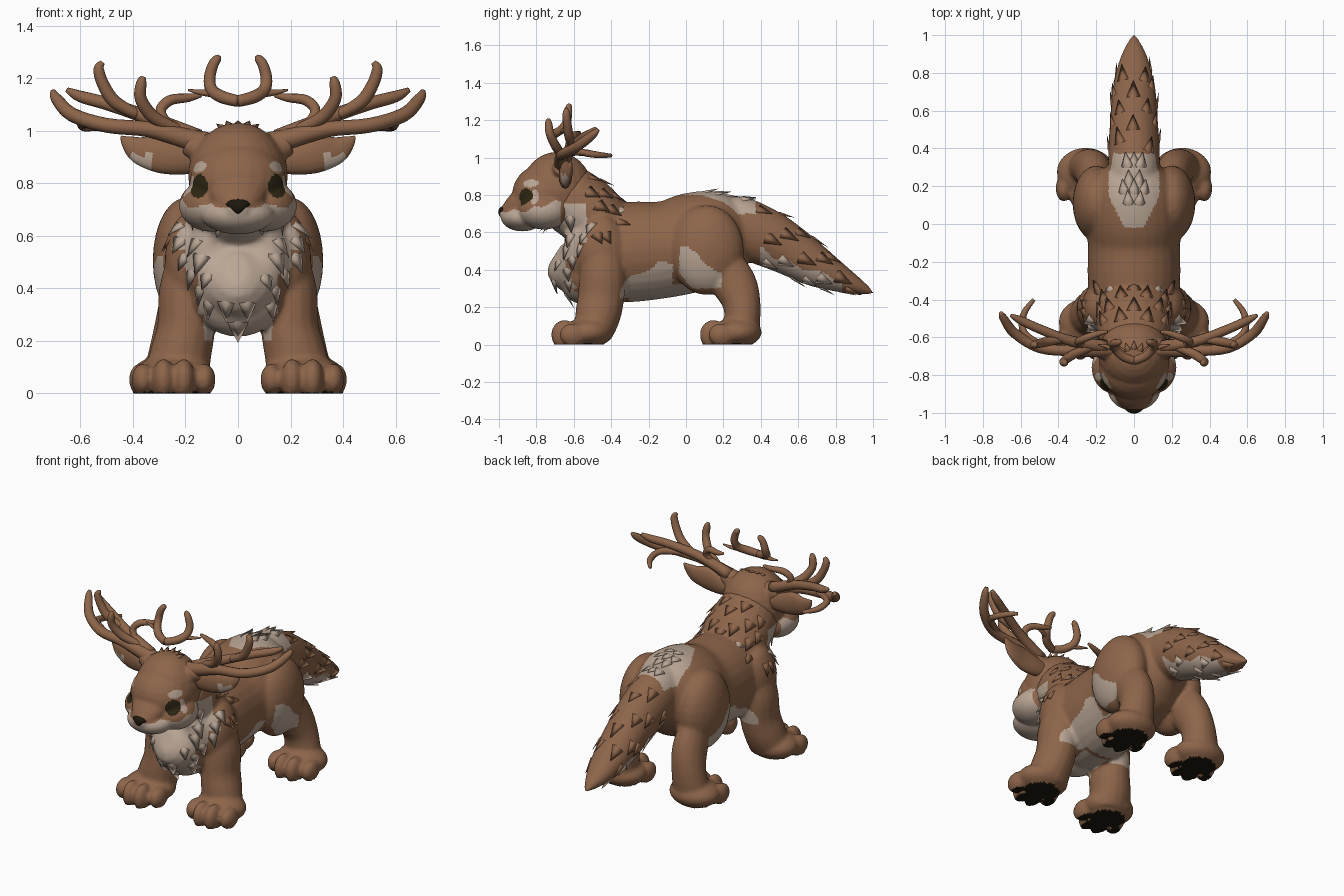
import bpy, bmesh, math, random
from mathutils import Vector, Matrix
from mathutils.bvhtree import BVHTree

if "Cube" in bpy.data.objects:
    bpy.data.objects.remove(bpy.data.objects["Cube"])

random.seed(4)
X, Y = Vector((1, 0, 0)), Vector((0, 1, 0))
BROWN, CREAM, DARK, EYE = range(4)
mats = []
for name, col in (("brown fur", (.268, .13, .068)), ("cream fur", (.49, .38, .3)),
                  ("dark pads and nose", (.012, .009, .004)), ("dark olive eye", (.026, .019, .006))):
    m = bpy.data.materials.new(name)
    m.diffuse_color = (*col, 1)
    m.use_nodes = True
    m.node_tree.nodes["Principled BSDF"].inputs["Base Color"].default_value = m.diffuse_color
    mats.append(m)


def ball(bm, loc, rad):
    mat = Matrix.Translation(loc) @ Matrix.Diagonal((*rad, 1))
    bmesh.ops.create_uvsphere(bm, u_segments=24, v_segments=14, radius=1, matrix=mat)


def spline(pts, sub):
    """Catmull-Rom through points of any length."""
    p = [pts[0]] + list(pts) + [pts[-1]]
    out = []
    for i in range(1, len(p) - 2):
        for k in range(sub):
            t = k / sub
            out.append([.5 * (2 * b + (c - a) * t + (2 * a - 5 * b + 4 * c - d) * t * t
                              + (3 * b - a - 3 * c + d) * t ** 3)
                        for a, b, c, d in zip(p[i - 1], p[i], p[i + 1], p[i + 2])])
    return out + [list(pts[-1])]


def tube(bm, pts, side=X, n=16, sub=4, flip=1):
    """Loft ellipses (x, y, z, side radius, other radius) along a smooth path."""
    pts = spline([q if len(q) == 5 else (*q, q[3]) for q in pts], sub)
    c = [Vector((q[0] * flip, q[1], q[2])) for q in pts]
    rings = []
    for i, q in enumerate(pts):
        t = (c[min(i + 1, len(c) - 1)] - c[max(i - 1, 0)]).normalized()
        s = (side - t * side.dot(t)).normalized()
        u = t.cross(s)
        a, b = max(q[3], .004), max(q[4], .004)
        rings.append([bm.verts.new(c[i] + s * a * math.cos(k * math.tau / n) + u * b * math.sin(k * math.tau / n))
                      for k in range(n)])
    for r, w in zip(rings, rings[1:]):
        for k in range(n):
            bm.faces.new((r[k], r[(k + 1) % n], w[(k + 1) % n], w[k]))
    bm.faces.new(rings[0][::-1])
    bm.faces.new(rings[-1])


def finish(bm, name, voxel=0, smooth=0, rule=None, floor=False):
    """Make an object; fuse with a voxel remesh, then colour faces by rule."""
    bmesh.ops.recalc_face_normals(bm, faces=bm.faces)
    me = bpy.data.meshes.new(name)
    bm.to_mesh(me)
    bm.free()
    ob = bpy.data.objects.new(name, me)
    bpy.context.collection.objects.link(ob)
    if voxel:
        r = ob.modifiers.new("fuse", 'REMESH')
        r.mode, r.voxel_size = 'VOXEL', voxel
        s = ob.modifiers.new("soften", 'SMOOTH')
        s.factor, s.iterations = .5, smooth
        me = bpy.data.meshes.new_from_object(ob.evaluated_get(bpy.context.evaluated_depsgraph_get()))
        ob.modifiers.clear()
        ob.data = me
        me.name = name
    for m in mats:
        me.materials.append(m)
    if floor:
        for v in me.vertices:
            if v.co.z < .006:
                v.co.z = 0
        me.update()
    for p in me.polygons:
        p.use_smooth = True
        if rule:
            p.material_index = rule(abs(p.center.x), p.center.y, p.center.z, p.normal)
    return ob


# body: torso, neck, tail, legs and paws fused together
bm = bmesh.new()
tube(bm, [(0, -.70, .48, .04, .06), (0, -.65, .46, .15, .18), (0, -.52, .48, .225, .25), (0, -.3, .495, .245, .268),
          (0, -.1, .51, .245, .258), (0, .05, .55, .26, .265), (0, .2, .58, .23, .24), (0, .33, .59, .12, .15)], n=28)
ball(bm, (0, -.55, .385), (.18, .135, .17))
tube(bm, [(0, -.32, .56, .18, .12), (0, -.5, .69, .2, .18), (0, -.64, .79, .18, .18)], n=24)
tube(bm, [(0, .1, .68, .1, .1), (0, .25, .64, .135, .16), (0, .42, .575, .135, .155), (0, .56, .5, .125, .135),
          (0, .7, .415, .115, .11), (0, .84, .345, .085, .07), (0, .93, .305, .05, .04), (0, 1.005, .275, .006, .006)], n=24)
for s in (1, -1):
    ball(bm, (.2 * s, .11, .505), (.125, .2, .24))
    ball(bm, (.18 * s, -.45, .49), (.1, .135, .2))
    tube(bm, [(.19, -.45, .58, .06, .08), (.2, -.445, .4, .1, .12), (.198, -.455, .25, .11, .125),
              (.22, -.475, .14, .118, .12), (.235, -.5, .05, .125, .1)], flip=s)
    tube(bm, [(.2, .17, .45, .08, .12), (.21, .26, .32, .095, .12), (.23, .3, .2, .1, .1), (.25, .295, .05, .115, .095)], flip=s)
    for px, py in ((.245, -.52), (.255, .275)):
        ball(bm, (px * s, py, .066), (.155, .13, .082))
        for k, (dy, h) in enumerate(((.01, .062), (-.035, .08), (-.035, .08), (.01, .062))):
            ball(bm, ((px - .117 + .078 * k) * s, py - .095 + dy, .052), (.043, .072, h))


def body_colour(x, y, z, n):
    if z < .006 and n.z < -.75:
        return DARK
    wob = .012 * math.sin(40 * z) + .012 * math.sin(37 * y)
    chest = y < -.575 and x < .2 + wob and .3 < z < .74 and not (z < .45 and x > .15)
    chin = y < -.5 and x < .13 and .2 < z < .45
    throat = y < -.53 and .55 < z < .75
    belly = (-.36 < y < .03 and z < min(.445, .29 + .7 * (y + .37)) + wob and x < (.26 if y < -.07 else .16)
             and z > (.22 if y > -.3 else .25))
    under = y <= -.33 and x < .085 and .18 < z < .4
    thigh = x > .2 and -.035 < y < .19 and .3 + 1.2 * max(0, .03 - y) < z < .52 - .75 * max(0, y) + .5 * wob
    rump = z > .7 and n.z > .3 and -.02 < y < .37 + wob and x < .05 + .5 * max(0, min(y + .02, .17))
    tail = .4 < y < .83 and z < .505 - .4 * (y - .4) + wob and n.z < .3 and x < .16
    return CREAM if chest or chin or throat or belly or under or thigh or rump or tail else BROWN


body = finish(bm, "body", .0115, 5, body_colour, True)

# head with muzzle and cheeks
bm = bmesh.new()
ball(bm, (0, -.69, .825), (.19, .19, .205))
ball(bm, (0, -.76, .8), (.185, .17, .165))
ball(bm, (0, -.875, .68), (.14, .115, .075))
tube(bm, [(0, -.74, .82, .12, .1), (0, -.86, .77, .12, .08), (0, -.95, .71, .075, .05), (0, -.995, .695, .03, .025)])
for s in (1, -1):
    ball(bm, (.1 * s, -.76, .715), (.125, .14, .1))
    tube(bm, [(.06, -.67, .93, .05), (.15, -.665, .935, .055), (.2, -.665, .95, .04)], side=Y, flip=s)


def near(p, c, r):
    return sum(((a - b) / d) ** 2 for a, b, d in zip(p, c, r)) < 1


def head_colour(x, y, z, n):
    p = (x, y, z)
    if near(p, (.15, -.865, .788), (.039, .06, .046)):
        return EYE
    brow = near(p, (.155, -.835, .862), (.048, .05, .022))
    corner = near(p, (.19, -.81, .79), (.04, .022, .045))
    muzzle = y < -.67 and z < .714 + .3 * max(0, y + .86) + .008 * math.sin(60 * y)
    return CREAM if brow or corner or muzzle else BROWN


head = finish(bm, "head", .008, 6, head_colour)

# nose
bm = bmesh.new()
tube(bm, [(0, -.985, .683, .006, .006), (0, -.988, .702, .028, .016), (0, -.98, .72, .046, .02), (0, -.973, .733, .03, .012)])
finish(bm, "nose", rule=lambda *a: DARK)

# ears: flat leaves reaching sideways
for s, label in ((1, "left"), (-1, "right")):
    bm = bmesh.new()
    tube(bm, [(.12, -.64, .89, .03, .04), (.2, -.645, .895, .035, .062), (.29, -.645, .91, .032, .072),
              (.37, -.63, .925, .024, .055), (.42, -.62, .955, .014, .028), (.445, -.615, .978, .004, .004)],
         side=Y, flip=s, sub=6)
    finish(bm, label + "_ear",
           rule=lambda x, y, z, n: CREAM if .33 < x < .41 and z < .91 and n.y < 0 else BROWN)

# antlers: branching tubes (x, y, z, radius)
branches = [
    [(.1, -.66, .94, .05), (.2, -.665, .97, .04), (.34, -.67, 1.005, .03), (.5, -.655, 1.02, .028),
     (.63, -.58, 1.06, .027), (.69, -.5, 1.12, .022), (.705, -.47, 1.15, .01)],
    [(.46, -.66, 1.02, .02), (.58, -.58, 1.03, .02), (.585, -.48, 1.015, .018), (.53, -.40, 1.01, .01)],
    [(.15, -.65, .97, .035), (.33, -.62, 1.045, .028), (.49, -.56, 1.1, .025), (.6, -.51, 1.13, .022), (.65, -.485, 1.155, .01)],
    [(.38, -.61, 1.06, .02), (.47, -.625, 1.11, .025), (.515, -.635, 1.18, .023), (.53, -.64, 1.235, .02), (.515, -.64, 1.26, .01)],
    [(.22, -.65, 1.0, .02), (.32, -.69, 1.05, .025), (.37, -.725, 1.12, .023), (.368, -.735, 1.18, .02), (.36, -.735, 1.205, .01)],
    [(.25, -.64, 1.0, .02), (.295, -.625, 1.07, .02), (.26, -.605, 1.115, .02), (.19, -.58, 1.125, .016), (.14, -.57, 1.135, .008)],
]
for s, label in ((1, "left"), (-1, "right")):
    bm = bmesh.new()
    for b in branches:
        tube(bm, b, side=Y, n=12, flip=s)
    finish(bm, label + "_antler")

# small floating crest antler above the head
bm = bmesh.new()
for s in (1, -1):
    tube(bm, [(0, -.725, 1.112, .022), (.06, -.70, 1.128, .024), (.1, -.66, 1.155, .023), (.108, -.635, 1.2, .022),
              (.095, -.63, 1.25, .02), (.078, -.625, 1.275, .016), (.07, -.625, 1.285, .006)], side=Y, n=12, flip=s)
    tube(bm, [(.08, -.67, 1.14, .016), (.14, -.65, 1.145, .011), (.19, -.64, 1.155, .004)], side=Y, n=8, flip=s)
finish(bm, "crest_antler")

# fur tufts: flattened spikes planted on the nearest surface
trees = {}
for ob in (body, head):
    t = bmesh.new()
    t.from_mesh(ob.data)
    trees[ob] = BVHTree.FromBMesh(t)


def tuft(bm, on, at, lean, length, width, col=None, lift=.2):
    p, n, idx, _ = trees[on].find_nearest(Vector(at))
    d = Vector(lean)
    d = ((d - n * d.dot(n)).normalized() + n * lift).normalized()
    w = d.cross(n).normalized() * width
    p = p - n * .004
    root = p - d * length * .4 - n * .006
    base = [bm.verts.new(q) for q in (root + w * .5, root + n * .004, root - w * .5, root - n * .012)]
    mid = [bm.verts.new(q) for q in (p + w, p + n * .009, p - w, p - n * .01)]
    tip = bm.verts.new(p + d * length)
    c = on.data.polygons[idx].material_index if col is None else col
    for k in range(4):
        j = (k + 1) % 4
        for f in ((base[k], base[j], mid[j], mid[k]), (mid[k], mid[j], tip)):
            bm.faces.new(f).material_index = c


# chest ruff: dense at the sides and throat, sparse in the middle
bm = bmesh.new()
for r in range(6):
    z = .67 - .07 * r
    span = 1.3 - .12 * r
    num = 9 - r
    for k in range(num):
        a = span * (2 * k / (num - 1) - 1) + random.uniform(-.06, .06)
        if r in (1, 2, 3, 4) and abs(a) < .5:
            continue
        tuft(bm, body, (.26 * math.sin(a), -.46 - .3 * math.cos(a), z), (.35 * math.sin(a), 0, -1),
             random.uniform(.065, .09), .036, CREAM, .25)
tuft(bm, body, (0, -.64, .27), (0, .1, -1), .09, .04, CREAM, .1)
finish(bm, "chest_ruff")

# mane behind the head and crown
bm = bmesh.new()
for r in range(4):
    for k in (-2, -1, 0, 1, 2) if r % 2 else (-1.5, -.5, .5, 1.5):
        a = .55 * k
        tuft(bm, body, (.2 * math.sin(a), -.53 + .055 * r, .9 - .045 * r - .12 * abs(math.sin(a))),
             (.4 * math.sin(a), 1, -.5), .08, .04, CREAM if r == 3 and abs(k) == 1 else BROWN, .25)
for k in range(-2, 3):
    tuft(bm, head, (.035 * k, -.66 - .01 * abs(k), 1.05), (.3 * k, 1, .2), .05, .02, BROWN, .5)
for s in (1, -1):
    for k in range(2):
        tuft(bm, body, (.4 * s, -.5 + .08 * k, .64), (.2 * s, .5, -1), .07, .035, BROWN, .15)
finish(bm, "mane")

# rump and tail tufts
bm = bmesh.new()
for r in range(4):
    for k in (-1, 0, 1) if r % 2 else (-.5, .5):
        tuft(bm, body, (.075 * k, .1 + .075 * r, .9), (.1 * k, 1, -.1), .08, .036, CREAM, .25)
for r in range(5):
    y = .42 + .1 * r
    zc = .58 - .55 * (y - .4)
    for k in range(6):
        a = (k + .5 * (r % 2)) * math.tau / 6 + .5
        tuft(bm, body, (.2 * math.sin(a), y + random.uniform(-.03, .03), zc + .2 * math.cos(a)), (.2 * math.sin(a), 1, -.5),
             random.uniform(.08, .1), .036, None, .2)
finish(bm, "tail_tufts")
